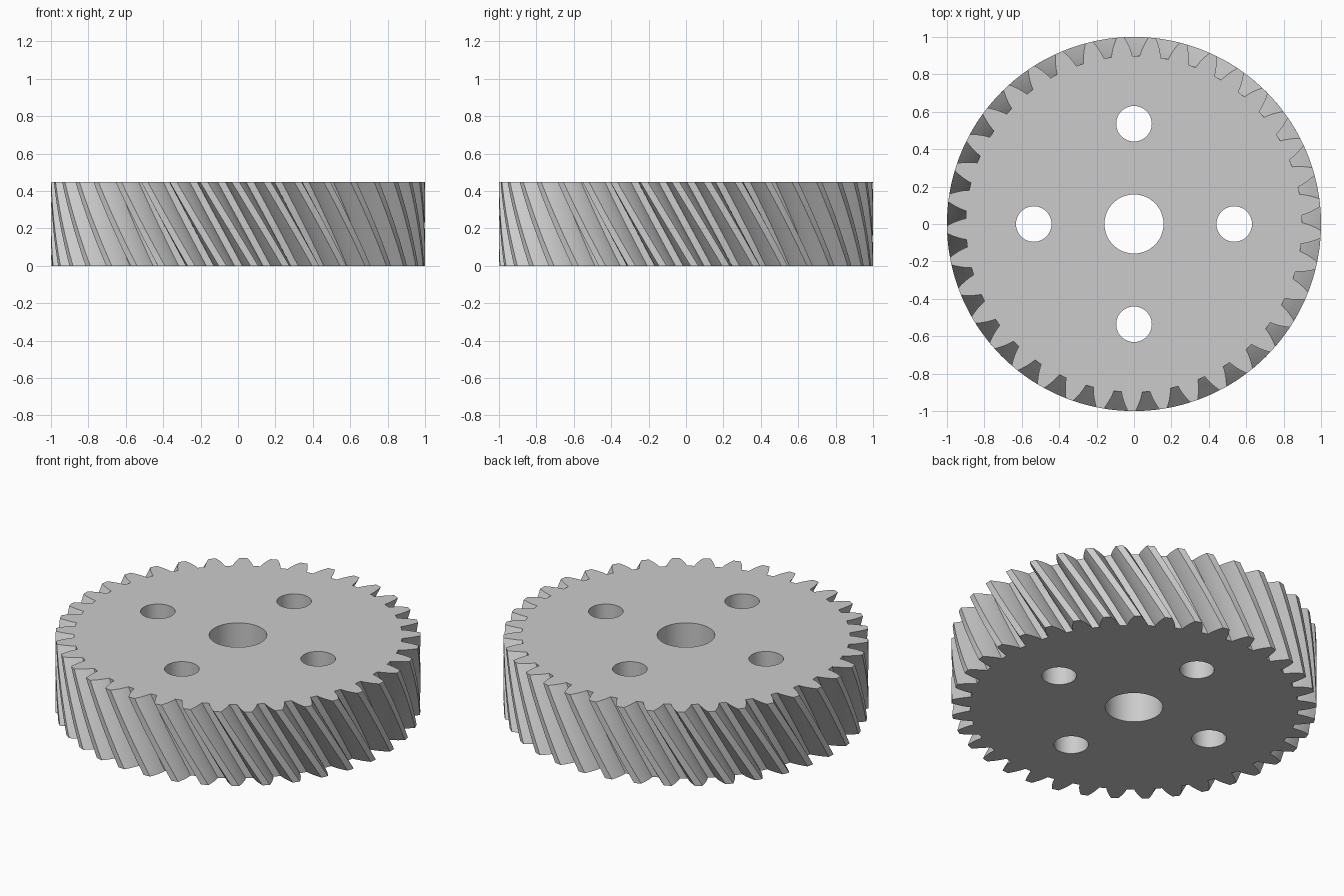
import bpy, bmesh, math
from math import cos, sin, tan, acos, pi, radians

if "Cube" in bpy.data.objects:
    bpy.data.objects.remove(bpy.data.objects["Cube"])

# Gear proportions
TEETH, HELIX = 37, radians(30)
MODULE = 1 / (TEETH / (2 * cos(HELIX)) + 1)      # tip radius is 1
PITCH_R = MODULE * TEETH / (2 * cos(HELIX))
ROOT_R, TIP_R = PITCH_R - 1.25 * MODULE, 1.0
HEIGHT = 0.447
TWIST = -HEIGHT * tan(HELIX) / PITCH_R           # clockwise going up
PRESSURE = math.atan(tan(radians(20)) / cos(HELIX))
BASE_R = PITCH_R * cos(PRESSURE)
TOP_GAP = radians(1.7)                           # angle of a tooth gap on the top face


def involute(a):
    return tan(a) - a


def half_angle(r):
    """Half of the tooth's angular width at radius r."""
    return pi / (2 * TEETH) + involute(PRESSURE) - involute(acos(BASE_R / r))


def gear_profile():
    """Polar outline (radius, angle) of the toothed rim."""
    steps = 6
    radii = [ROOT_R + (TIP_R - ROOT_R) * i / steps for i in range(steps + 1)]
    points = []
    for t in range(TEETH):
        centre = TOP_GAP + (t + 0.5) * 2 * pi / TEETH
        points += [(r, centre - half_angle(r)) for r in radii]
        points.append((TIP_R, centre))
        points += [(r, centre + half_angle(r)) for r in reversed(radii)]
    return points


def wall(bm, outline, origin, twist, layers):
    """Loft a closed outline from bottom to top; return its end edges."""
    rings = []
    for k in range(layers + 1):
        f = k / layers
        turn = twist * (f - 1)
        rings.append([bm.verts.new((origin[0] + r * cos(a + turn),
                                    origin[1] + r * sin(a + turn),
                                    HEIGHT * f)) for r, a in outline])
    n = len(outline)
    for low, high in zip(rings, rings[1:]):
        for i in range(n):
            j = (i + 1) % n
            bm.faces.new((low[i], low[j], high[j], high[i]))
    return [[bm.edges.get((ring[i], ring[(i + 1) % n])) for i in range(n)]
            for ring in (rings[0], rings[-1])]


def circle(r, n=64):
    return [(r, 2 * pi * i / n) for i in range(n)]


bm = bmesh.new()

# Helical toothed rim, centre bore and four lightening holes
walls = [wall(bm, gear_profile(), (0, 0), TWIST, 12),
         wall(bm, circle(0.158), (0, 0), 0, 1)]
for k in range(4):
    a = k * pi / 2
    walls.append(wall(bm, circle(0.095, 48), (0.536 * cos(a), 0.536 * sin(a)), 0, 1))

# Flat bottom and top faces, with the holes left open
for end, normal in ((0, (0, 0, -1)), (1, (0, 0, 1))):
    edges = [e for w in walls for e in w[end]]
    bmesh.ops.triangle_fill(bm, edges=edges, use_beauty=True, normal=normal)
bmesh.ops.recalc_face_normals(bm, faces=bm.faces[:])

mesh = bpy.data.meshes.new("helical_gear")
bm.to_mesh(mesh)
bm.free()
gear = bpy.data.objects.new("helical_gear", mesh)
bpy.context.collection.objects.link(gear)

# Plain grey metal
metal = bpy.data.materials.new("grey_metal")
metal.diffuse_color = (0.6, 0.6, 0.6, 1)
metal.use_nodes = True
metal.node_tree.nodes["Principled BSDF"].inputs["Base Color"].default_value = metal.diffuse_color
mesh.materials.append(metal)

# Smooth tooth flanks and bores, sharp edges
bpy.context.view_layer.objects.active = gear
gear.select_set(True)
bpy.ops.object.shade_smooth_by_angle(angle=radians(30))
